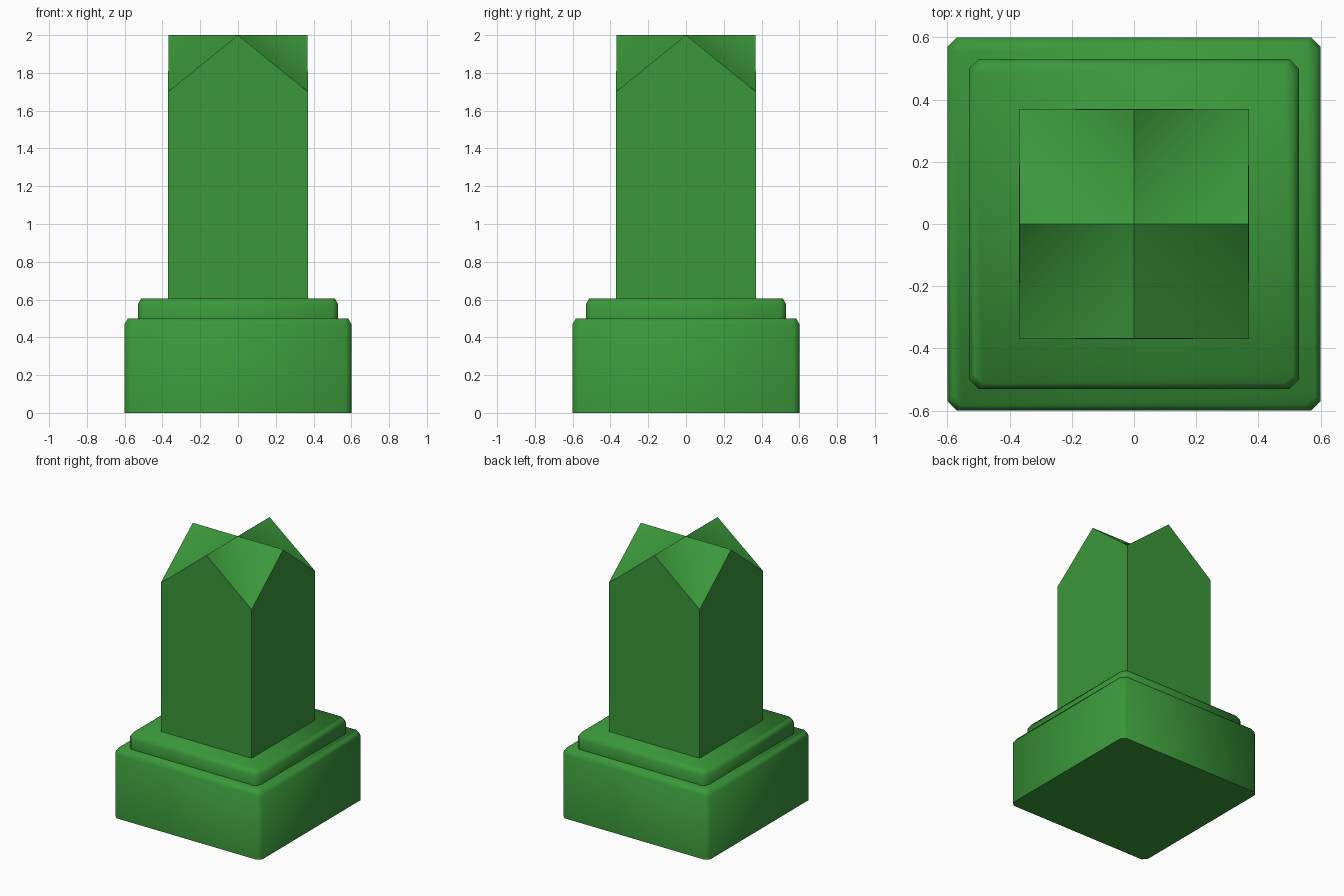
import bpy
import math

cube = bpy.data.objects.get("Cube")
if cube:
    bpy.data.objects.remove(cube, do_unlink=True)

green = bpy.data.materials.new("green")
green.use_nodes = True
colour = (0.043, 0.31, 0.043, 1)
green.diffuse_color = colour
green.node_tree.nodes["Principled BSDF"].inputs["Base Color"].default_value = colour


def add_part(name, verts, faces):
    mesh = bpy.data.meshes.new(name)
    mesh.from_pydata(verts, [], faces)
    mesh.materials.append(green)
    part = bpy.data.objects.new(name, mesh)
    bpy.context.collection.objects.link(part)
    bpy.ops.object.select_all(action="DESELECT")
    part.select_set(True)
    bpy.context.view_layer.objects.active = part
    bpy.ops.object.shade_smooth_by_angle(angle=math.radians(55))
    return part


def clipped_square(half, cut, z):
    """Square outline with its four corners cut off, counter-clockwise."""
    ring = []
    x, y = half, half - cut
    for _ in range(4):
        ring += [(x, y, z), (y, x, z)] if x * y > 0 else [(x, y, z), (-y, -x, z)]
        x, y = -y, x
    # order by angle so the outline is always a clean loop
    return sorted(set(ring), key=lambda p: math.atan2(p[1], p[0]))


def chamfered_block(name, half, z0, z1, inset, cut=0.03, drop=0.03):
    rings = [clipped_square(half, cut, z0),
             clipped_square(half, cut, z1 - drop),
             clipped_square(half - inset, cut, z1)]
    n = len(rings[0])
    faces = [tuple(reversed(range(n))), tuple(range(2 * n, 3 * n))]
    for r in range(2):
        for i in range(n):
            j = (i + 1) % n
            faces.append((r * n + i, r * n + j, (r + 1) * n + j, (r + 1) * n + i))
    return add_part(name, sum(rings, []), faces)


# Plinth and the step on top of it
chamfered_block("plinth", 0.6, 0, 0.5, 0.017)
chamfered_block("step", 0.53, 0.5, 0.605, 0.017)

# Square shaft ending in a crossed gable roof
h, peak = 0.37, 0.368
corners = [(-1, -1), (1, -1), (1, 1), (-1, 1)]
sides = [(0, -1), (1, 0), (0, 1), (-1, 0)]
verts = [(x * h, y * h, 0.6) for x, y in corners]
verts += [(x * h, y * h, 1.7) for x, y in corners]
verts += [(x * peak, y * peak, 2) for x, y in sides]
verts.append((0, 0, 2))
top = len(verts) - 1
faces = [(3, 2, 1, 0)]
for i in range(4):
    j = (i + 1) % 4
    faces.append((i, j, 4 + j, 4 + i))      # wall
    faces.append((4 + i, 4 + j, 8 + i))     # gable end
    faces.append((8 + i, 4 + j, top))       # roof slopes meeting in a valley
    faces.append((4 + j, 8 + j, top))
add_part("gabled_shaft", verts, faces)
